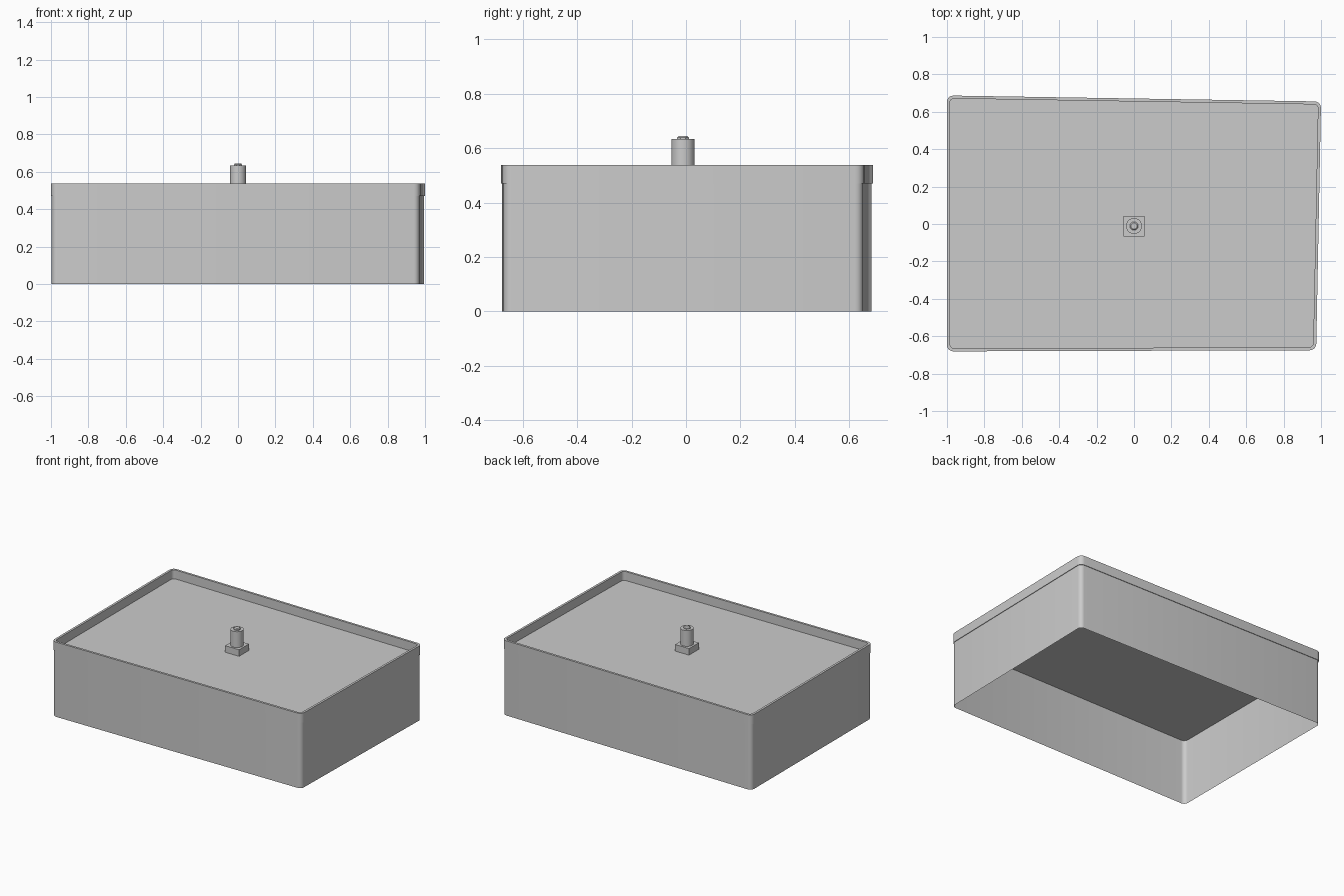
import bpy, bmesh, math
from mathutils import Vector

cube = bpy.data.objects.get("Cube")
if cube:
    bpy.data.objects.remove(cube, do_unlink=True)

grey = bpy.data.materials.new("light grey")
grey.use_nodes = True
grey.diffuse_color = (0.6, 0.6, 0.6, 1)
grey.node_tree.nodes["Principled BSDF"].inputs["Base Color"].default_value = (0.6, 0.6, 0.6, 1)

# Slightly skewed footprint of the tank, counter-clockwise
CORNERS = [(-1, -0.681), (0.974, -0.675), (1, 0.655), (-1, 0.687)]
FLOOR, RIM_TOP = 0.47, 0.537
POST_Y = -0.011


def outline(inset, radius, steps=5):
    """Footprint moved inward, with rounded corners."""
    pts = [Vector((x - math.copysign(inset, x), y - math.copysign(inset, y))) for x, y in CORNERS]
    loop = []
    for i, p in enumerate(pts):
        a = (pts[i - 1] - p).normalized() * radius
        b = (pts[(i + 1) % len(pts)] - p).normalized() * radius
        for k in range(steps + 1):
            t = math.pi / 2 * k / steps
            loop.append(p + a * (1 - math.sin(t)) + b * (1 - math.cos(t)))
    return loop


def circle(radius, sides):
    return [Vector((radius * math.cos(math.tau * (k + 0.5) / sides),
                    radius * math.sin(math.tau * (k + 0.5) / sides) + POST_Y)) for k in range(sides)]


def loft(name, rings, cap_start=False, cap_end=False, closed=False):
    """Skin a series of (outline, height) rings."""
    bm = bmesh.new()
    loops = [[bm.verts.new((p.x, p.y, z)) for p in pts] for pts, z in rings]
    pairs = list(zip(loops, loops[1:])) + ([(loops[-1], loops[0])] if closed else [])
    for low, high in pairs:
        n = len(low)
        for i in range(n):
            j = (i + 1) % n
            bm.faces.new((low[i], low[j], high[j], high[i]))
    if cap_start:
        bm.faces.new(loops[0][::-1])
    if cap_end:
        bm.faces.new(loops[-1])
    mesh = bpy.data.meshes.new(name)
    bm.to_mesh(mesh)
    bm.free()
    mesh.materials.append(grey)
    obj = bpy.data.objects.new(name, mesh)
    bpy.context.collection.objects.link(obj)
    bpy.ops.object.select_all(action="DESELECT")
    obj.select_set(True)
    bpy.context.view_layer.objects.active = obj
    bpy.ops.object.shade_smooth_by_angle(angle=math.radians(35))
    return obj


# Thin outer walls, open underneath
body = outline(0.004, 0.03)
loft("tank_walls", [(body, 0), (body, FLOOR)])

# Raised rim with a slight overhang
outer, inner = outline(0, 0.034), outline(0.016, 0.022)
loft("rim", [(outer, FLOOR), (outer, RIM_TOP), (inner, RIM_TOP), (inner, FLOOR)], closed=True)

# Recessed top panel
loft("top_panel", [(inner, FLOOR), (inner, FLOOR + 0.003)], cap_start=True, cap_end=True)

# Square foot, round post and chamfered cap
foot = circle(0.055 * math.sqrt(2), 4)
loft("post_foot", [(foot, FLOOR), (foot, 0.52)], True, True)
post = circle(0.043, 16)
loft("post", [(post, 0.52), (post, 0.633)], True, True)
loft("post_cap", [(circle(0.023, 8), 0.633), (circle(0.023, 8), 0.639), (circle(0.017, 8), 0.645)], True, True)
